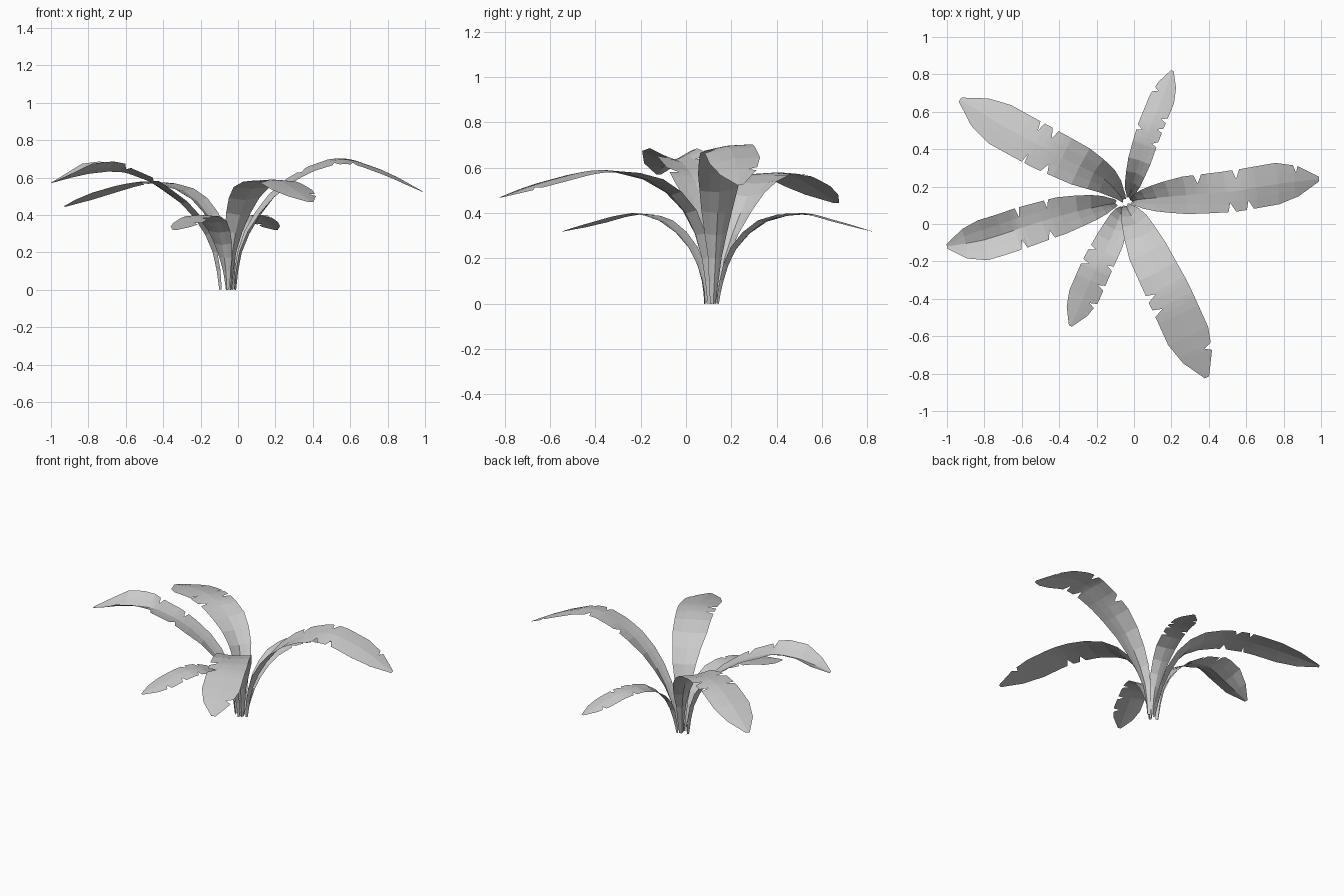
import bpy, bmesh, math
from mathutils import Vector, Matrix

if "Cube" in bpy.data.objects:
    bpy.data.objects.remove(bpy.data.objects["Cube"])

# half-width of a leaf along its length (u = control point number, width)
WIDTH = [(0, .012), (1, .03), (2, .068), (3, .1), (4, .11), (5, .11), (5.5, .08), (6, .012)]
# upward fold of the leaf halves: channelled stalk opening to a flat blade
FOLD = [(0, .9), (1, .6), (2, .3), (3, .1), (4, -.08), (6, -.1)]


def lerp(table, u):
    for (a, p), (b, q) in zip(table, table[1:]):
        if u <= b:
            return p + (q - p) * (u - a) / (b - a)
    return table[-1][1]


def spline(pts, u):
    i = min(int(u), len(pts) - 2)
    t = u - i
    p1, p2 = pts[i], pts[i + 1]
    p0 = pts[i - 1] if i else p1 * 2 - p2
    p3 = pts[i + 2] if i + 2 < len(pts) else p2 * 2 - p1
    return .5 * (2 * p1 + (p2 - p0) * t + (2 * p0 - 5 * p1 + 4 * p2 - p3) * t * t
                 + (3 * p1 - p0 - 3 * p2 + p3) * t ** 3)


def leaf(name, rib, scale, left=(), right=(), tilt=0, fold=FOLD):
    """Ribbon leaf along a midrib; left/right list the positions of torn notches."""
    pts = [Vector(p) for p in rib]
    tears = {1: left, -1: right}
    us = {i * .5 for i in range(13)}
    for n in (*left, *right):
        us |= {n - .06, n, n + .1}
    head = pts[-1] - pts[0]
    bm = bmesh.new()
    rows = []
    for u in sorted(us):
        c = spline(pts, u)
        tan = (spline(pts, min(u + .05, 6)) - spline(pts, max(u - .05, 0))).normalized()
        # keep the blade square to the overall heading of the leaf
        side = Vector((-head.y, head.x, 0)).normalized() * .6
        side += Vector((-tan.y, tan.x, 0)) * .4
        side = (side - tan * side.dot(tan)).normalized()
        side = Matrix.Rotation(math.radians(tilt) * min(u / 4, 1), 3, tan) @ side
        up = tan.cross(side)
        w, f = lerp(WIDTH, u) * scale, lerp(fold, u)
        row = []
        for s, k in ((1, 1), (1, .5), (0, 0), (-1, .5), (-1, 1)):
            if k == 1 and any(abs(u - n) < 1e-6 for n in tears[s]):
                k = .55
            row.append(bm.verts.new(c + side * (s * k * w) + up * (f * w * k ** 1.2 if k else 0)))
        rows.append(row)
    for a, b in zip(rows, rows[1:]):
        for j in range(4):
            bm.faces.new((a[j], a[j + 1], b[j + 1], b[j]))
    me = bpy.data.meshes.new(name)
    bm.to_mesh(me)
    bm.free()
    bpy.context.collection.objects.link(bpy.data.objects.new(name, me))


# four long leaves
leaf("right_leaf", [(-.01, .12, 0), (.02, .13, .2), (.12, .14, .4), (.28, .155, .575),
                    (.53, .175, .695), (.77, .215, .64), (.99, .24, .525)],
     1.02, left=(3.3, 4.1, 5.45), right=(3.9, 4.3), tilt=8)
leaf("rear_left_leaf", [(-.06, .13, 0), (-.09, .17, .2), (-.16, .24, .4), (-.29, .31, .53),
                        (-.49, .41, .58), (-.72, .535, .53), (-.93, .665, .445)],
     1.08, left=(3.7, 4.2), right=(3.9, 4.25))
# the left leaf folds up into a trough towards its tip
leaf("left_leaf", [(-.1, .11, 0), (-.135, .105, .2), (-.23, .085, .38), (-.39, .045, .53),
                   (-.6, -.02, .625), (-.8, -.085, .62), (-1, -.12, .57)],
     1, left=(3.4, 4.1), right=(3.3, 4.0),
     fold=FOLD[:4] + [(4, .2), (4.3, .5), (5, .5), (6, .1)])
leaf("front_right_leaf", [(-.04, .095, 0), (-.03, .07, .2), (.01, 0, .4), (.075, -.15, .54),
                          (.185, -.37, .59), (.29, -.6, .545), (.39, -.82, .47)],
     1.07, left=(5.4,), right=(3.9, 4.25))
# two short leaves
leaf("rear_leaf", [(-.03, .145, 0), (-.02, .165, .1), (-.005, .22, .24), (.03, .34, .36),
                   (.085, .51, .4), (.15, .67, .365), (.205, .82, .32)],
     .62, left=(3.9, 5.2), right=(3.6, 4.05, 4.4), tilt=-3)
leaf("front_left_leaf", [(-.06, .08, 0), (-.065, .07, .1), (-.085, .02, .24), (-.13, -.09, .36),
                         (-.2, -.23, .4), (-.27, -.39, .365), (-.34, -.545, .32)],
     .76, left=(3.8, 4.5, 5.1), right=(3.5, 4.0))
